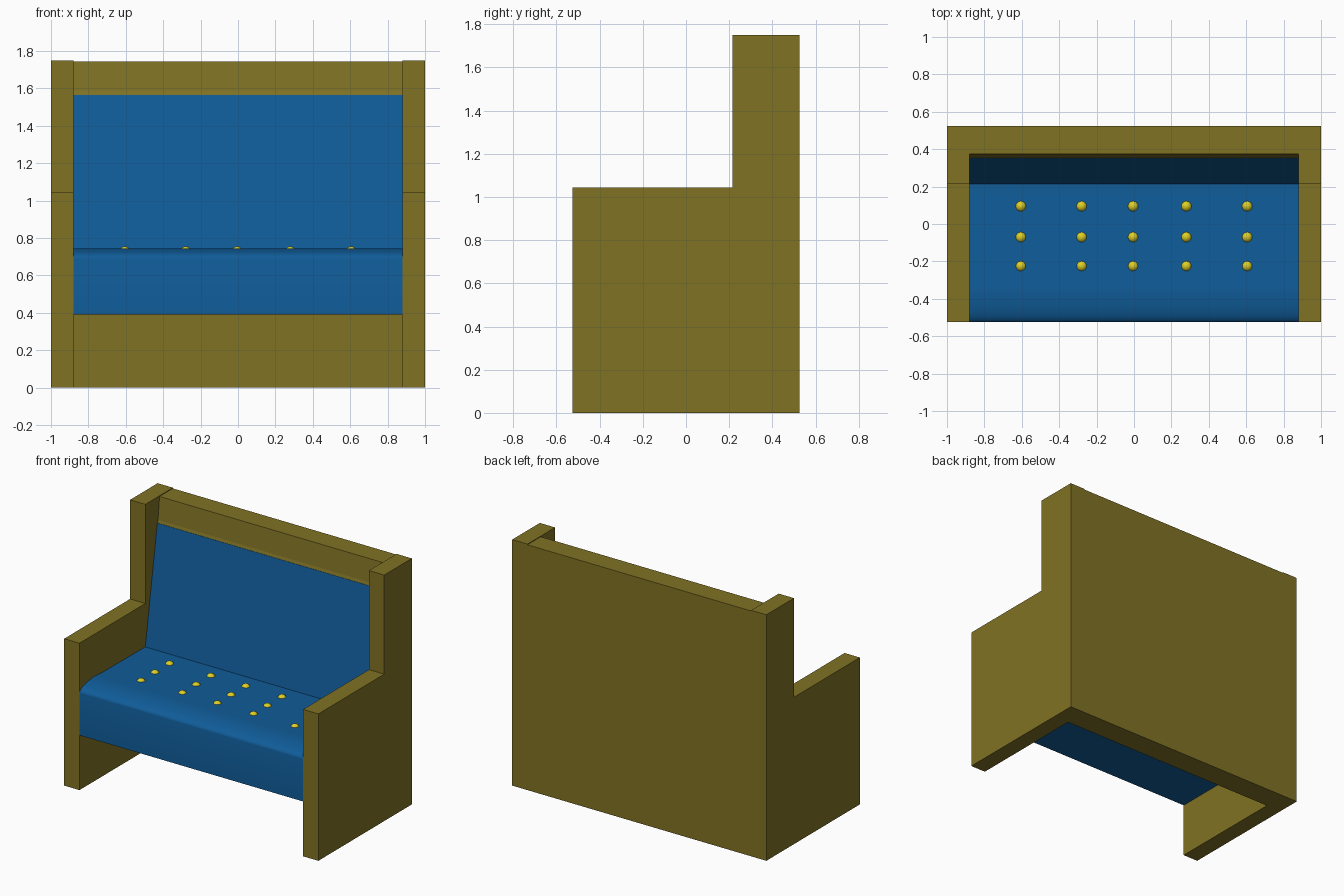
import bpy
import bmesh
import math

cube = bpy.data.objects.get("Cube")
if cube:
    bpy.data.objects.remove(cube, do_unlink=True)


def material(name, colour):
    m = bpy.data.materials.new(name)
    m.use_nodes = True
    m.diffuse_color = (*colour, 1)
    m.node_tree.nodes["Principled BSDF"].inputs["Base Color"].default_value = (*colour, 1)
    return m


WOOD = material("olive wood", (0.22, 0.17, 0.018))
BLUE = material("blue cushion", (0.005, 0.108, 0.32))
YELLOW = material("yellow button", (0.72, 0.62, 0.02))


def extrude_profile(name, profile, x0, x1, mat):
    """Extrude a (y, z) outline along x."""
    bm = bmesh.new()
    face = bm.faces.new([bm.verts.new((x0, y, z)) for y, z in profile])
    out = bmesh.ops.extrude_face_region(bm, geom=[face])
    moved = [v for v in out["geom"] if isinstance(v, bmesh.types.BMVert)]
    bmesh.ops.translate(bm, vec=(x1 - x0, 0, 0), verts=moved)
    bmesh.ops.recalc_face_normals(bm, faces=bm.faces)
    mesh = bpy.data.meshes.new(name)
    bm.to_mesh(mesh)
    bm.free()
    mesh.materials.append(mat)
    obj = bpy.data.objects.new(name, mesh)
    bpy.context.collection.objects.link(obj)
    return obj


def smooth(obj, degrees):
    bpy.ops.object.select_all(action="DESELECT")
    obj.select_set(True)
    bpy.context.view_layer.objects.active = obj
    bpy.ops.object.shade_smooth_by_angle(angle=math.radians(degrees))


INNER, FRONT, BACK = 0.88, -0.525, 0.525

# Stepped side panels: low arm in front, tall post behind
side = [(FRONT, 0), (BACK, 0), (BACK, 1.75), (0.215, 1.75), (0.215, 1.045), (FRONT, 1.045)]
extrude_profile("left_side_panel", side, INNER, 1, WOOD)
extrude_profile("right_side_panel", side, -1, -INNER, WOOD)

# Back panel with a leaning top rail
back = [(BACK, 0), (BACK, 1.745), (0.375, 1.745), (0.358, 1.585), (0.352, 1.565), (0.352, 0)]
extrude_profile("back_panel", back, -INNER, INNER, WOOD)

# Leaning backrest cushion
rest = [(0.215, 0.7), (0.215, 0.735), (0.35, 1.565), (0.36, 1.565), (0.36, 0.7)]
extrude_profile("backrest_cushion", rest, -INNER, INNER, BLUE)

# Seat cushion with a rounded front lip
lip = []
for i in range(11):
    a = math.radians(9 * i)
    lip.append((-0.34 - 0.185 * math.cos(a), 0.69 + 0.055 * math.sin(a)))
seat = [(0.355, 0.39), (FRONT, 0.39)] + lip + [(-0.25, 0.739), (0.355, 0.735)]
smooth(extrude_profile("seat_cushion", seat, -INNER, INNER, BLUE), 35)

# Rows of buttons set into the seat
for row, y in enumerate((-0.225, -0.07, 0.095)):
    for col, x in enumerate((-0.605, -0.28, -0.005, 0.28, 0.605)):
        bpy.ops.mesh.primitive_uv_sphere_add(segments=16, ring_count=10, radius=0.03,
                                             location=(x, y, 0.725))
        button = bpy.context.object
        button.name = f"seat_button_{row + 1}_{col + 1}"
        button.data.materials.append(YELLOW)
        smooth(button, 60)
